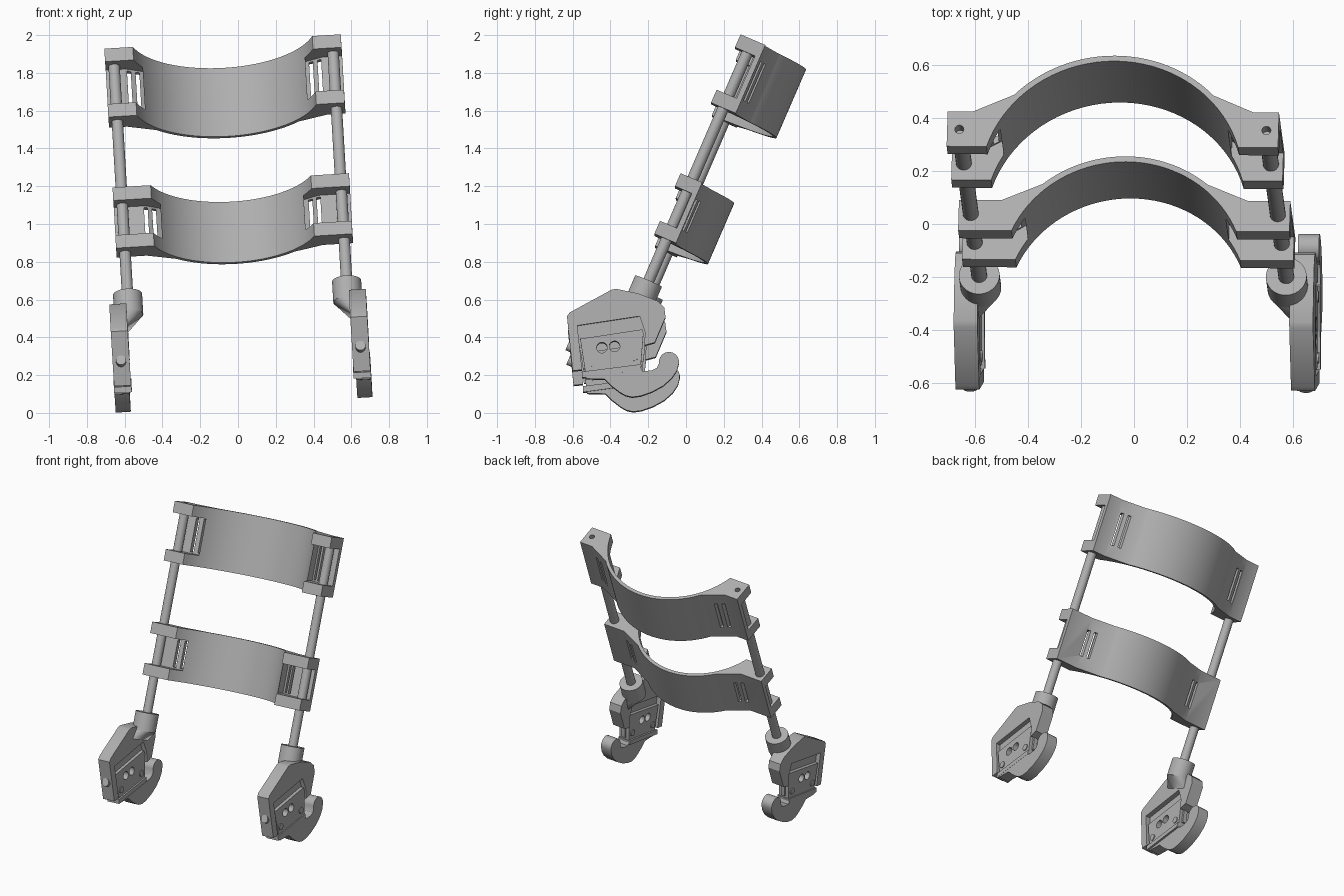
import bpy, bmesh, math
from mathutils import Matrix, Vector

if "Cube" in bpy.data.objects:
    bpy.data.objects.remove(bpy.data.objects["Cube"])

grey = bpy.data.materials.new("mid_grey")
grey.diffuse_color = (0.43, 0.43, 0.43, 1)
grey.use_nodes = True
grey.node_tree.nodes["Principled BSDF"].inputs["Base Color"].default_value = grey.diffuse_color

# Tilted frame of the brace: X across, V backwards, W along the rods
W = Vector((-0.054, 0.396, 0.916)).normalized()
X = Vector((0.998, -0.004, 0.06))
X = (X - W * X.dot(W)).normalized()
V = W.cross(X)
BRACE = Matrix.Translation(0.036 * X - 0.442 * V) @ Matrix((X, V, W)).transposed().to_4x4()
MIRROR = Matrix.Scale(-1, 4, (1, 0, 0))


def finish(name, bm):
    bmesh.ops.recalc_face_normals(bm, faces=bm.faces)
    me = bpy.data.meshes.new(name)
    bm.to_mesh(me)
    bm.free()
    me.materials.append(grey)
    ob = bpy.data.objects.new(name, me)
    bpy.context.collection.objects.link(ob)
    return ob


def prism(name, pts, lo, hi, axis):
    """Extrude a 2D outline along local axis 'a' (across) or 'c' (along rods)."""
    bm = bmesh.new()
    put = (lambda p, h: (h, p[0], p[1])) if axis == 'a' else (lambda p, h: (p[0], p[1], h))
    f = bm.faces.new([bm.verts.new(put(p, lo)) for p in pts])
    ext = bmesh.ops.extrude_face_region(bm, geom=[f])['geom']
    d = Vector(put((0, 0), hi - lo))
    bmesh.ops.translate(bm, vec=d, verts=[v for v in ext if isinstance(v, bmesh.types.BMVert)])
    return finish(name, bm)


def circle(u, v, r, n=24):
    return [(u + r * math.cos(2 * math.pi * i / n), v + r * math.sin(2 * math.pi * i / n)) for i in range(n)]


def cut(ob, cutters):
    for c in cutters:
        m = ob.modifiers.new("cut", 'BOOLEAN')
        m.operation, m.solver, m.object = 'DIFFERENCE', 'EXACT', c
        bpy.context.view_layer.objects.active = ob
        bpy.ops.object.modifier_apply(modifier=m.name)
        bpy.data.objects.remove(c)


def side_pts(pts):
    """Convert side view (y, z) of the right clamp into brace coordinates."""
    inv = BRACE.inverted()
    return [tuple((inv @ Vector((0.65, y, z)))[1:]) for y, z in pts]


def place(ob, pair=False):
    if pair:
        twin = ob.copy()
        twin.data = ob.data.copy()
        twin.name = "left_" + ob.name
        bpy.context.collection.objects.link(twin)
        twin.data.transform(BRACE @ MIRROR)
        twin.data.flip_normals()
        ob.name = "right_" + ob.name
    ob.data.transform(BRACE)


# Cuffs: thin arc between two slotted brackets
def cuff(name, c0, c1, corner, apex, flank, back, slots):
    t, front, out = 0.022, -0.07, 0.627
    h = apex - t - front
    r = (corner ** 2 + h ** 2) / (2 * h)
    mid = apex - t - r

    def arc(rad, a_end, n=36):
        e = math.asin(a_end / rad)
        return [(rad * math.sin(e - 2 * e * i / n), mid + rad * math.cos(e - 2 * e * i / n)) for i in range(n + 1)]
    knee = flank + 0.155
    pts = [(out, front)] + arc(r, corner) + [(-out, front), (-out, back), (-knee, back)]
    pts += arc(r + t, flank)[::-1] + [(knee, back), (out, back)]
    ob = prism(name, pts, c0, c1, 'c')
    rec = corner - 0.045
    cutters = []
    for s in (1, -1):
        hollow = [(0.7, -0.2), (0.7, back - 0.028), (knee - 0.01, back - 0.028),
                  (rec, back + 0.02), (rec, -0.2)]
        cutters.append(prism("recess_cutter", [(s * a, b) for a, b in hollow], c0 + 0.075, c1 - 0.075, 'c'))
        for a in slots:
            box = [(s * (a - 0.01), -0.1), (s * (a + 0.01), -0.1), (s * (a + 0.01), 0.3), (s * (a - 0.01), 0.3)]
            cutters.append(prism("slot_cutter", box, c0 + 0.085, c1 - 0.085, 'c'))
        cutters.append(prism("hole_cutter", circle(s * 0.581, 0, 0.017), c1 - 0.05, c1 + 0.05, 'c'))
    cut(ob, cutters)
    place(ob)


cuff("upper_cuff", 1.527, 1.922, 0.476, 0.305, 0.377, 0.073, (0.46, 0.505))
cuff("lower_cuff", 0.770, 1.120, 0.425, 0.237, 0.312, 0.055, (0.415, 0.458))

# Rods and their sockets
place(prism("rod", circle(0.581, 0, 0.03), 0.45, 1.87, 'c'), True)
place(prism("socket", circle(0.581, 0, 0.077, 40), 0.41, 0.53, 'c'), True)

# Taper blending each socket into its clamp frame
bm = bmesh.new()
for a, b in circle(0.581, 0, 0.077, 40):
    bm.verts.new((a, b, 0.412))
for a in (0.592, 0.678):
    for b in (-0.10, 0.085):
        bm.verts.new((a, b, 0.345))
bmesh.ops.convex_hull(bm, input=bm.verts)
place(finish("socket_taper", bm), True)

# Clamp frame: an arch over the pad
frame = [(-.63, .51), (-.615, .53), (-.395, .65), (-.37, .655), (-.25, .63), (-.15, .59), (-.115, .555),
         (-.108, .505), (-.165, .37), (-.22, .355), (-.217, .425), (-.245, .51),
         (-.575, .46), (-.55, .225), (-.60, .22)]
place(prism("clamp_frame", side_pts(frame), 0.59, 0.68, 'a'), True)


def with_holes(ob):
    cut(ob, [prism("hole_cutter", circle(*side_pts([p])[0], 0.028), 0.5, 0.8, 'a')
             for p in ((-.445, .343), (-.378, .35))])
    return ob


# Thin web behind the pad, then the pad itself
web = [(-.58, .465), (-.24, .515), (-.21, .42), (-.225, .27), (-.545, .23)]
place(with_holes(prism("clamp_web", side_pts(web), 0.622, 0.65, 'a')), True)
pad = [(-.56, .39), (-.232, .44), (-.225, .42), (-.24, .235), (-.53, .195)]
place(with_holes(prism("clamp_pad", side_pts(pad), 0.600, 0.674, 'a')), True)
ledge = [(-.55, .215), (-.235, .255), (-.24, .225), (-.55, .183)]
place(prism("pad_ledge", side_pts(ledge), 0.588, 0.682, 'a'), True)

# Pins through the pad
for p in ((-.505, .265), (-.275, .295)):
    place(prism("pad_pin", circle(*side_pts([p])[0], 0.022), 0.594, 0.680, 'a'), True)

# Bolt on the front leg of the frame
b, c = side_pts([(-.6, .345)])[0]
bolt = prism("leg_bolt", circle(0, 0, 0.027), 0, 0.05, 'c')
bolt.data.transform(Matrix.Translation((0.635, b + 0.02, c)) @ Matrix.Rotation(math.pi / 2, 4, 'X'))
place(bolt, True)

# Hook with a rounded tip
tip = [(-.09 + .053 * math.cos(math.radians(t)), .267 + .053 * math.sin(math.radians(t)))
       for t in range(-10, 191, 20)]
hook = tip + [(-.155, .235), (-.18, .222), (-.23, .217), (-.24, .24), (-.53, .2), (-.53, .178), (-.43, .175),
              (-.395, .14), (-.35, .105), (-.32, .088), (-.285, .08), (-.24, .086),
              (-.18, .107), (-.12, .14), (-.075, .18), (-.048, .22)]
place(prism("hook", side_pts(hook), 0.601, 0.681, 'a'), True)

bpy.ops.object.select_all(action='SELECT')
bpy.context.view_layer.objects.active = bpy.context.selected_objects[0]
bpy.ops.object.shade_smooth_by_angle(angle=math.radians(30))
